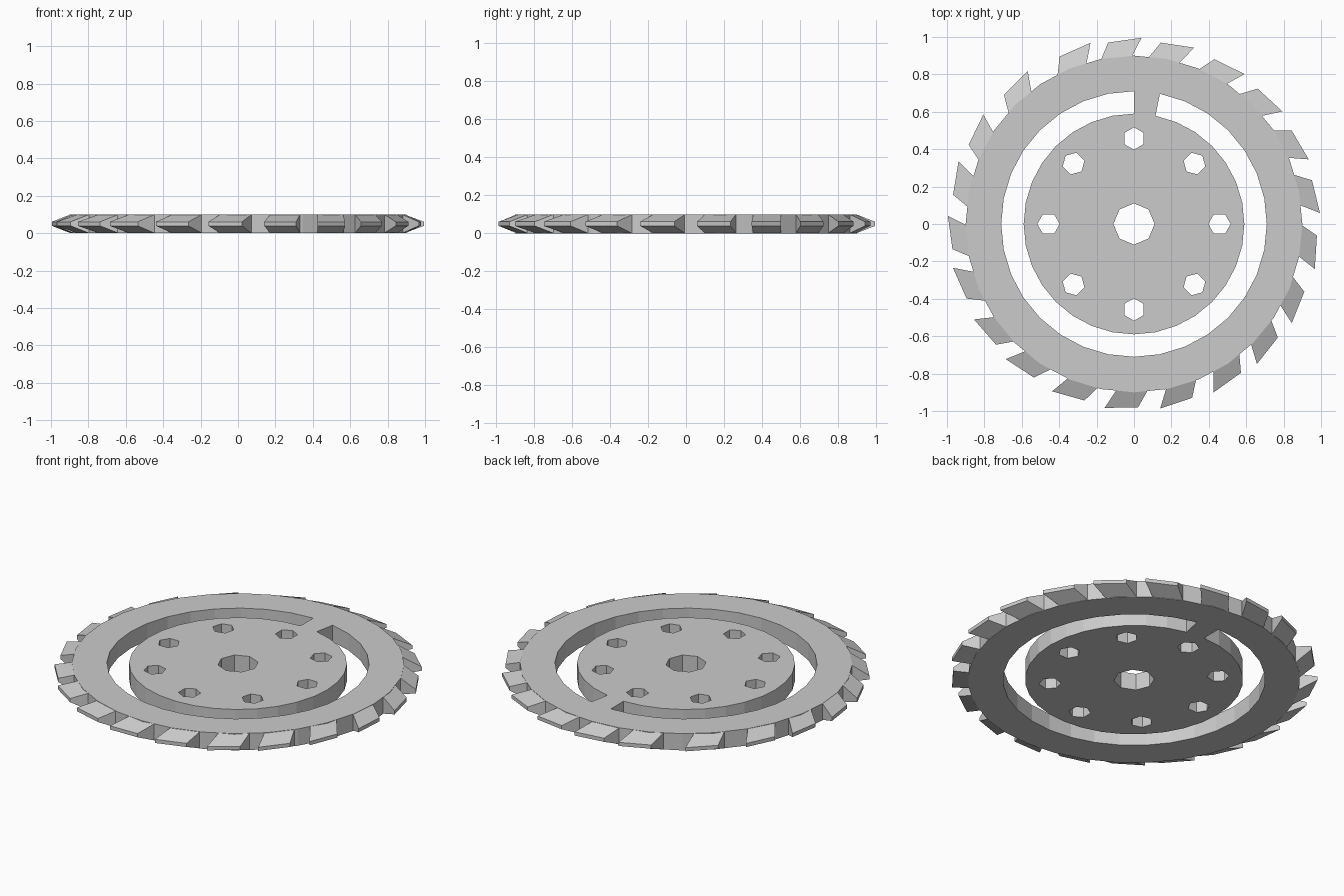
import bpy, bmesh
from math import cos, sin, radians

if "Cube" in bpy.data.objects:
    bpy.data.objects.remove(bpy.data.objects["Cube"])

H = 0.1      # blade thickness
SIDES = 32   # segments of the large circles


def polar(r, deg, cx=0.0, cy=0.0):
    return (cx + r * cos(radians(deg)), cy + r * sin(radians(deg)))


def ngon(r, n, start=0.0, cx=0.0, cy=0.0):
    return [polar(r, start + 360 * i / n, cx, cy) for i in range(n)]


# Blade body: outer rim, C-shaped slot leaving one bridge, centre bore, bolt holes
step = 360 / SIDES
arc = [90 + step * i for i in range(SIDES)]
slot = [polar(0.71, a) for a in arc] + [polar(0.59, a) for a in reversed(arc)]
loops = [ngon(0.9, SIDES), slot, ngon(0.11, 8)]
for i in range(8):
    loops.append(ngon(0.06, 6, 45 * i, *polar(0.457, 45 * i)))

curve = bpy.data.curves.new("blade_body", 'CURVE')
curve.dimensions = '2D'
curve.fill_mode = 'BOTH'
curve.extrude = H / 2
for pts in loops:
    s = curve.splines.new('POLY')
    s.points.add(len(pts) - 1)
    for p, (x, y) in zip(s.points, pts):
        p.co = (x, y, 0, 1)
    s.use_cyclic_u = True
body = bpy.data.objects.new("blade_body", curve)
body.location.z = H / 2
bpy.context.collection.objects.link(body)
bpy.context.view_layer.objects.active = body
body.select_set(True)
bpy.ops.object.convert(target='MESH')

# Raked teeth: full thickness at the rim, thin at the tip, slightly uneven spacing
tips = [87.7, 103.5, 124.8, 144, 160.4, 177.5, 193.6, 210.8, 226.5, 243.9, 260.9,
        278.1, 295.3, 311.3, 327.9, 346, 3.4, 20.3, 37.2, 53.6, 71.2]
WIDTH, RAKE = 10.4, 3.0
bm = bmesh.new()
for a in tips:
    corners = [(0.895, a + RAKE, H / 2), (0.996, a, 0.011),
               (0.98, a + WIDTH, 0.011), (0.895, a + WIDTH + RAKE + 0.3, H / 2)]
    low = [bm.verts.new((*polar(r, d), H / 2 - h)) for r, d, h in corners]
    top = [bm.verts.new((*polar(r, d), H / 2 + h)) for r, d, h in corners]
    bm.faces.new(low[::-1])
    bm.faces.new(top)
    for i in range(4):
        j = (i + 1) % 4
        bm.faces.new((low[i], low[j], top[j], top[i]))
bmesh.ops.recalc_face_normals(bm, faces=bm.faces)
mesh = bpy.data.meshes.new("teeth")
bm.to_mesh(mesh)
bm.free()
bpy.context.collection.objects.link(bpy.data.objects.new("teeth", mesh))

# Flat faces throughout
for ob in bpy.context.collection.objects:
    for p in ob.data.polygons:
        p.use_smooth = False
